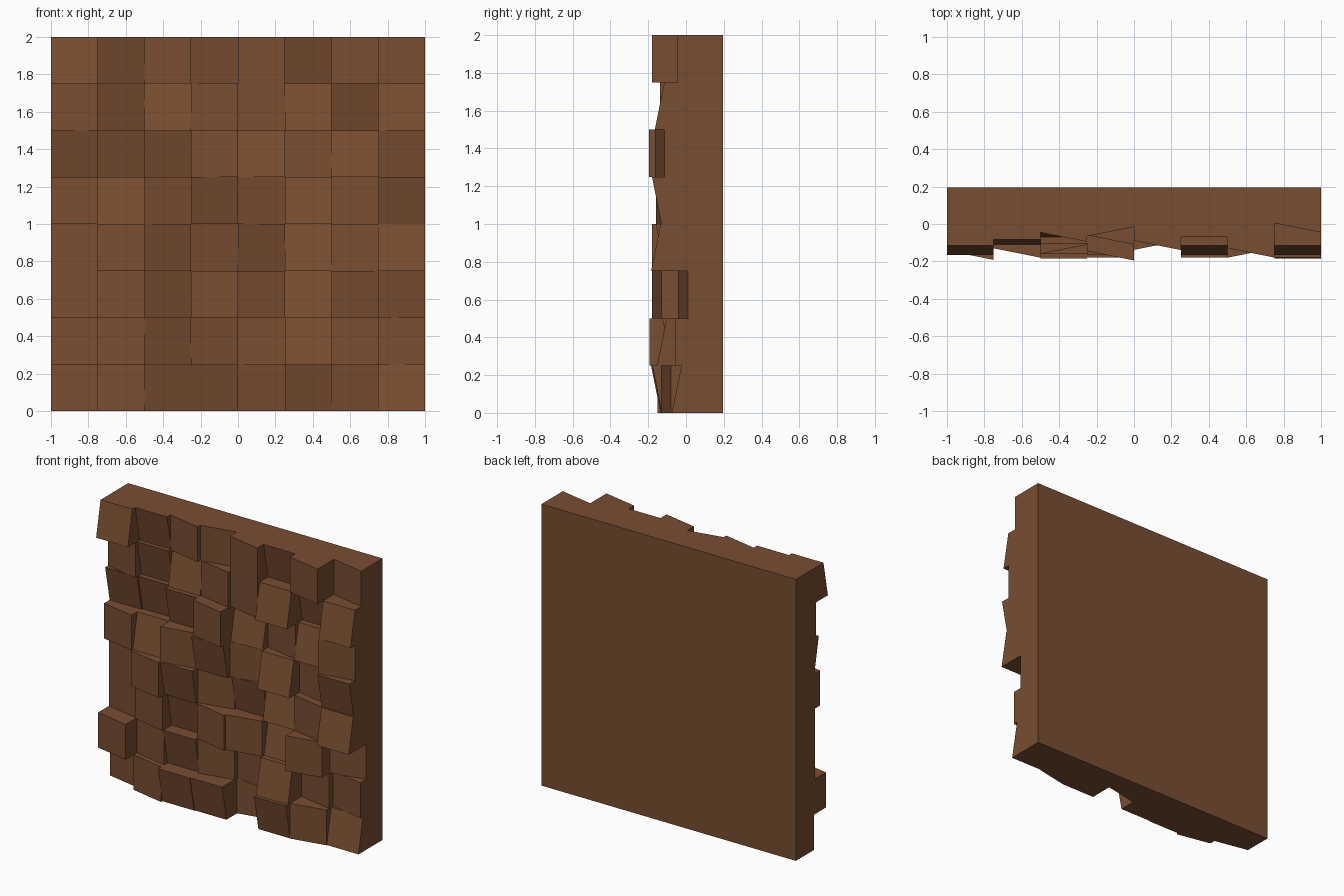
import bpy, bmesh

if "Cube" in bpy.data.objects:
    bpy.data.objects.remove(bpy.data.objects["Cube"])

# Each code: tilt direction (which way the face looks: Up, Down, Left, Right)
# followed by how far its outermost edge sticks out to the front, in thousandths.
# Rows run from top to bottom, columns from left to right.
ROWS = [
    "U165 D083 L095 R065 L139 D070 L179 L045",
    "L080 D063 U070 L110 L137 U165 D040 U165",
    "D063 D050 D103 L195 U080 L068 U085 R165",
    "L125 U110 R160 D167 R088 U139 L075 D180",
    "L070 L180 D160 R090 D075 U078 L130 U185",
    "L070 L133 D080 L155 R138 U065 R180 R040",
    "L192 L115 D125 R090 L055 U153 L050 L055",
    "L057 L150 D185 D180 R010 D178 R130 U075",
]
SIZE = 0.25      # block width and height
TILT = 0.05      # depth change across a block face
JOIN = 0.06      # depth where blocks meet the backing board
BACK = 0.195

wood = bpy.data.materials.new("brown_wood")
wood.diffuse_color = (0.19, 0.075, 0.031, 1)
wood.use_nodes = True
wood.node_tree.nodes["Principled BSDF"].inputs["Base Color"].default_value = wood.diffuse_color


def finish(bm, name):
    bmesh.ops.recalc_face_normals(bm, faces=bm.faces)
    mesh = bpy.data.meshes.new(name)
    bm.to_mesh(mesh)
    bm.free()
    mesh.materials.append(wood)
    obj = bpy.data.objects.new(name, mesh)
    bpy.context.collection.objects.link(obj)


def add_block(bm, x, z, w, h, fronts, back):
    """Box with its four front corners at individual depths."""
    corners = [(x, z), (x + w, z), (x + w, z + h), (x, z + h)]
    f = [bm.verts.new((cx, y, cz)) for (cx, cz), y in zip(corners, fronts)]
    b = [bm.verts.new((cx, back, cz)) for cx, cz in corners]
    bm.faces.new(f)
    bm.faces.new(b[::-1])
    for i in range(4):
        j = (i + 1) % 4
        bm.faces.new((f[j], f[i], b[i], b[j]))


# Backing board
board = bmesh.new()
add_block(board, -1, 0, 2, 2, [JOIN] * 4, BACK)
finish(board, "backing_board")

# Which corners (bottom left, bottom right, top right, top left) are set back
SET_BACK = {"U": (0, 0, 1, 1), "D": (1, 1, 0, 0),
            "L": (1, 0, 0, 1), "R": (0, 1, 1, 0)}

# Tilted wooden blocks, one object per row
for r, row in enumerate(ROWS):
    bm = bmesh.new()
    for c, code in enumerate(row.split()):
        out = int(code[1:]) / 1000
        fronts = [-out + TILT * k for k in SET_BACK[code[0]]]
        add_block(bm, -1 + c * SIZE, 2 - (r + 1) * SIZE, SIZE, SIZE, fronts, JOIN)
    finish(bm, f"block_row_{r + 1}")
